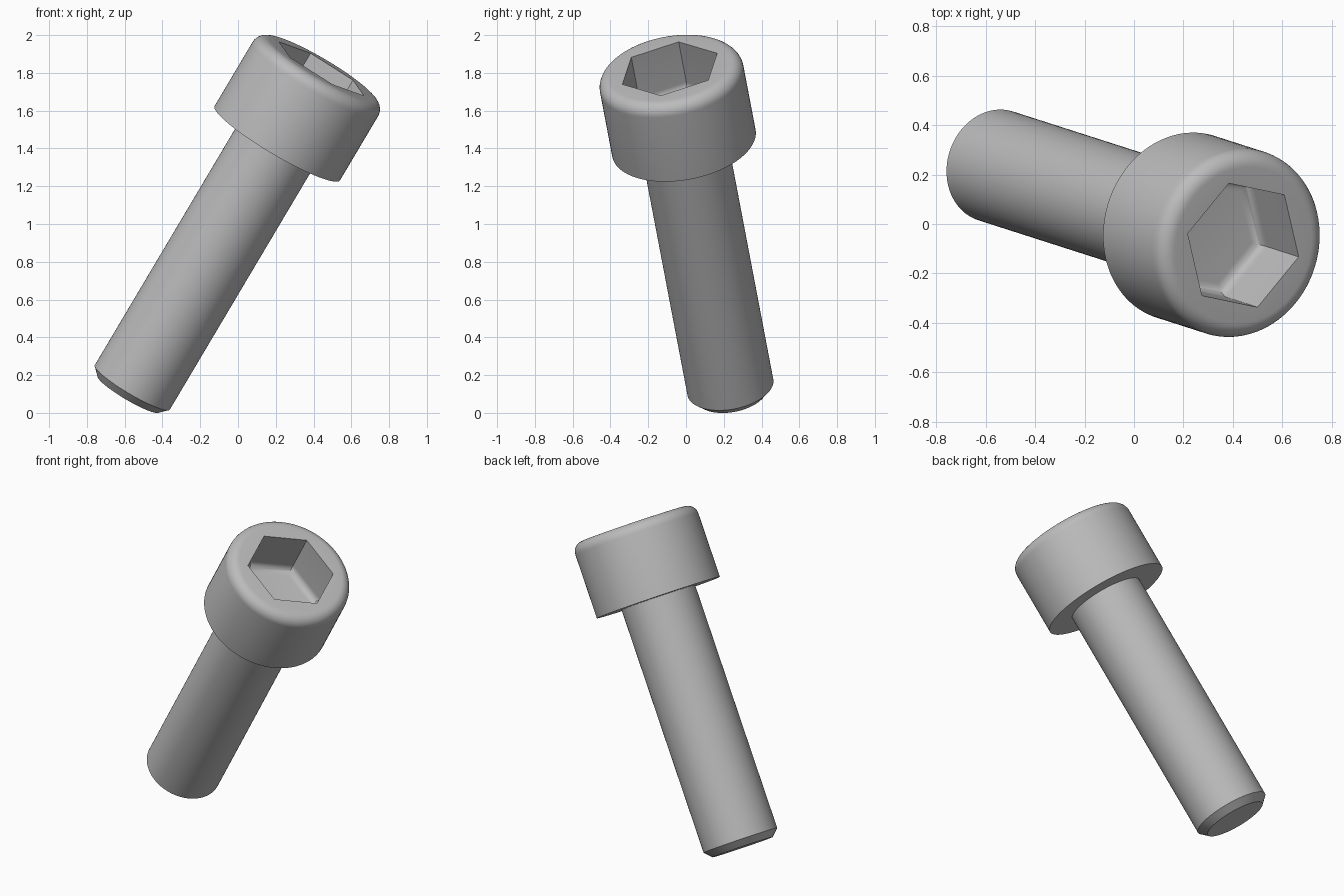
import bpy, bmesh, math
from mathutils import Matrix, Vector

cube = bpy.data.objects.get("Cube")
if cube:
    bpy.data.objects.remove(cube, do_unlink=True)

# Placement: centres of the tip and of the head's top face, and one socket corner
TIP = Vector((-0.581, 0.242, 0.099))
TOP = Vector((0.442, -0.086, 1.822))
CORNER = Vector((-0.057, 0.25, 0.083))

LENGTH = (TOP - TIP).length
SHAFT_R, CHAMFER = 0.231, 0.043
HEAD_R, HEAD_H, ROUND = 0.386, 0.464, 0.065
HEX_R, HEX_DEPTH, HEX_ROUND = 0.27, 0.295, 0.045
SEGMENTS, STEPS = 96, 8

axis_z = (TOP - TIP).normalized()
axis_y = axis_z.cross(CORNER).normalized()
axis_x = axis_y.cross(axis_z)
tilt = Matrix.Translation(TIP) @ Matrix((axis_x, axis_y, axis_z)).transposed().to_4x4()

steel = bpy.data.materials.new("steel grey")
steel.use_nodes = True
steel.diffuse_color = (0.5, 0.5, 0.5, 1)
steel.node_tree.nodes["Principled BSDF"].inputs["Base Color"].default_value = steel.diffuse_color


def ring(bm, radius, z, sides):
    angles = [math.tau * i / sides for i in range(sides)]
    return [bm.verts.new((radius * math.cos(a), radius * math.sin(a), z)) for a in angles]


def loft(bm, profile, sides):
    """Join rings of (radius, z) into a wall; return the first and last ring."""
    rings = [ring(bm, r, z, sides) for r, z in profile]
    for low, high in zip(rings, rings[1:]):
        for i in range(sides):
            j = (i + 1) % sides
            bm.faces.new((low[i], low[j], high[j], high[i]))
    return rings[0], rings[-1]


def loop_edges(bm, verts):
    return [bm.edges.get((verts[i - 1], verts[i])) for i in range(len(verts))]


def finish(bm, name):
    bmesh.ops.recalc_face_normals(bm, faces=bm.faces)
    mesh = bpy.data.meshes.new(name)
    bm.to_mesh(mesh)
    bm.free()
    mesh.materials.append(steel)
    obj = bpy.data.objects.new(name, mesh)
    bpy.context.collection.objects.link(obj)
    obj.matrix_world = tilt
    bpy.ops.object.select_all(action="DESELECT")
    obj.select_set(True)
    bpy.context.view_layer.objects.active = obj
    bpy.ops.object.shade_smooth_by_angle(angle=math.radians(30))


# Shaft with a chamfered tip
bm = bmesh.new()
under = LENGTH - HEAD_H
tip, _ = loft(bm, [(SHAFT_R - CHAMFER, 0), (SHAFT_R, CHAMFER), (SHAFT_R, under)], SEGMENTS)
bm.faces.new(tip)
finish(bm, "shaft")

# Head: flat underside, straight wall, rounded top rim
bm = bmesh.new()
arc = [math.pi / 2 * i / STEPS for i in range(STEPS + 1)]
wall = [(SHAFT_R, under), (HEAD_R, under)]
wall += [(HEAD_R - ROUND + ROUND * math.cos(a), LENGTH - ROUND + ROUND * math.sin(a)) for a in arc]
_, rim = loft(bm, wall, SEGMENTS)

# Hexagonal socket with a rounded floor edge
floor_z = LENGTH - HEX_DEPTH
miter = 1 / math.cos(math.pi / 6)
socket = [(HEX_R, LENGTH)]
socket += [(HEX_R - miter * HEX_ROUND * (1 - math.cos(a)),
            floor_z + HEX_ROUND * (1 - math.sin(a))) for a in arc]
mouth, floor = loft(bm, socket, 6)
bm.faces.new(floor)

# Flat top face between the rim and the socket mouth
bmesh.ops.triangle_fill(bm, edges=loop_edges(bm, rim) + loop_edges(bm, mouth), use_beauty=True)
finish(bm, "socket_head")
